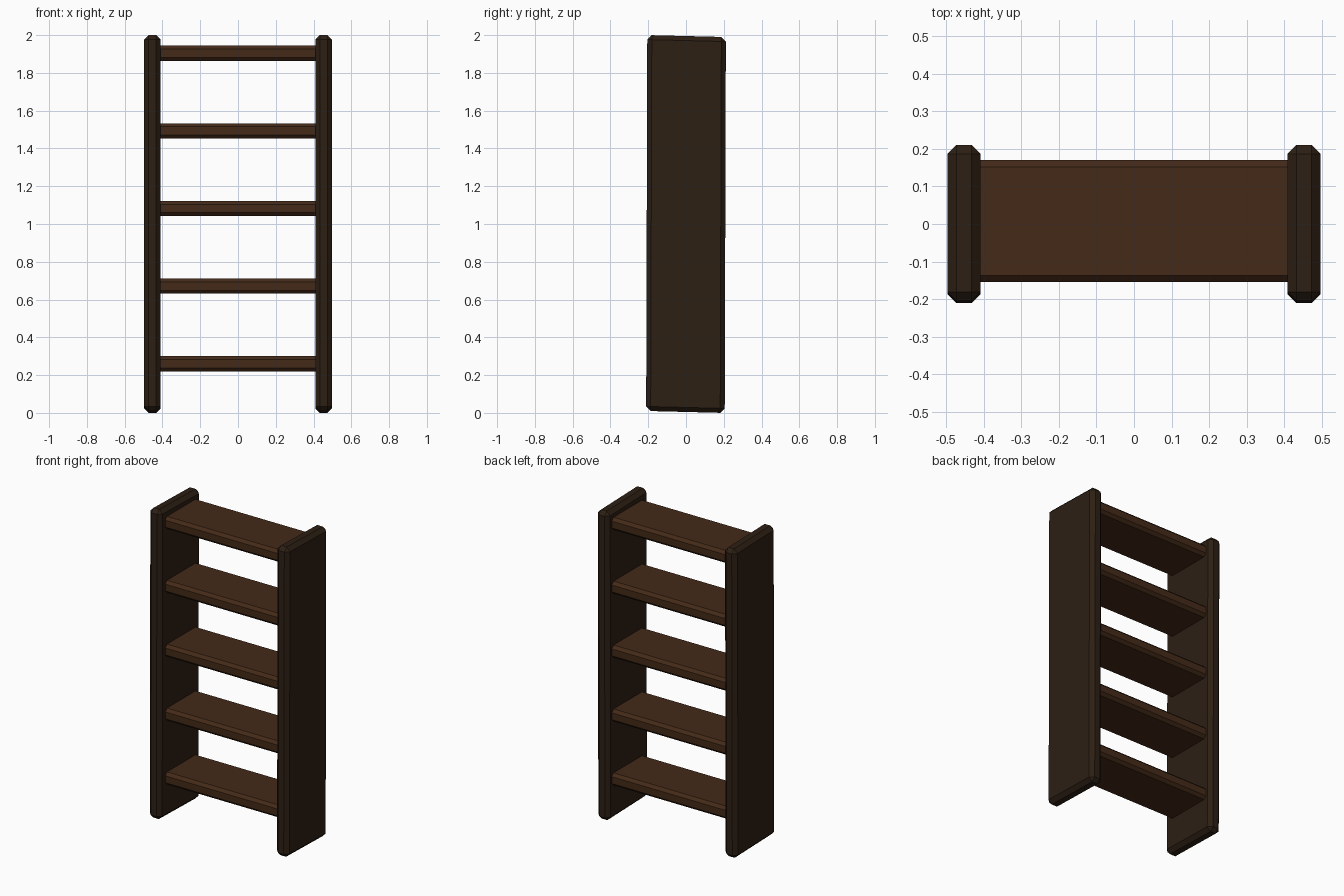
import bpy
import bmesh

if "Cube" in bpy.data.objects:
    bpy.data.objects.remove(bpy.data.objects["Cube"])


def material(name, color):
    m = bpy.data.materials.new(name)
    m.diffuse_color = (*color, 1)
    m.use_nodes = True
    m.node_tree.nodes["Principled BSDF"].inputs["Base Color"].default_value = m.diffuse_color
    return m


def board(name, lo, hi, chamfer, mat, all_edges=True, lean=0.0, tilt=0.0):
    """Chamfered plank; lean shears y along z, tilt shears z along y."""
    bm = bmesh.new()
    bmesh.ops.create_cube(bm, size=1)
    for v in bm.verts:
        for i in range(3):
            v.co[i] = lo[i] if v.co[i] < 0 else hi[i]
    edges = [e for e in bm.edges
             if all_edges or abs(e.verts[0].co.x - e.verts[1].co.x) > 0.1]
    bmesh.ops.bevel(bm, geom=edges, offset=chamfer, segments=1,
                    affect='EDGES', profile=0.5)
    for v in bm.verts:
        y, z = v.co.y, v.co.z
        v.co.y += lean * (z - 1)
        v.co.z += tilt * y
    bmesh.ops.recalc_face_normals(bm, faces=bm.faces)
    mesh = bpy.data.meshes.new(name)
    bm.to_mesh(mesh)
    bm.free()
    mesh.materials.append(mat)
    ob = bpy.data.objects.new(name, mesh)
    bpy.context.collection.objects.link(ob)
    return ob


dark_wood = material("dark_wood", (0.026, 0.014, 0.007))
brown_wood = material("brown_wood", (0.058, 0.023, 0.009))

# Upright side panels
for side, x in (("left", -0.453), ("right", 0.453)):
    board(side + "_panel", (x - 0.044, -0.208, 0.005), (x + 0.044, 0.208, 1.995),
          0.024, dark_wood, lean=0.003, tilt=-0.025)

# Five evenly spaced shelves, chamfered along their long edges
for i in range(5):
    z = 0.26 + i * 0.411
    board(f"shelf_{i + 1}", (-0.43, -0.155, z - 0.04), (0.43, 0.17, z + 0.04),
          0.018, brown_wood, all_edges=False)
